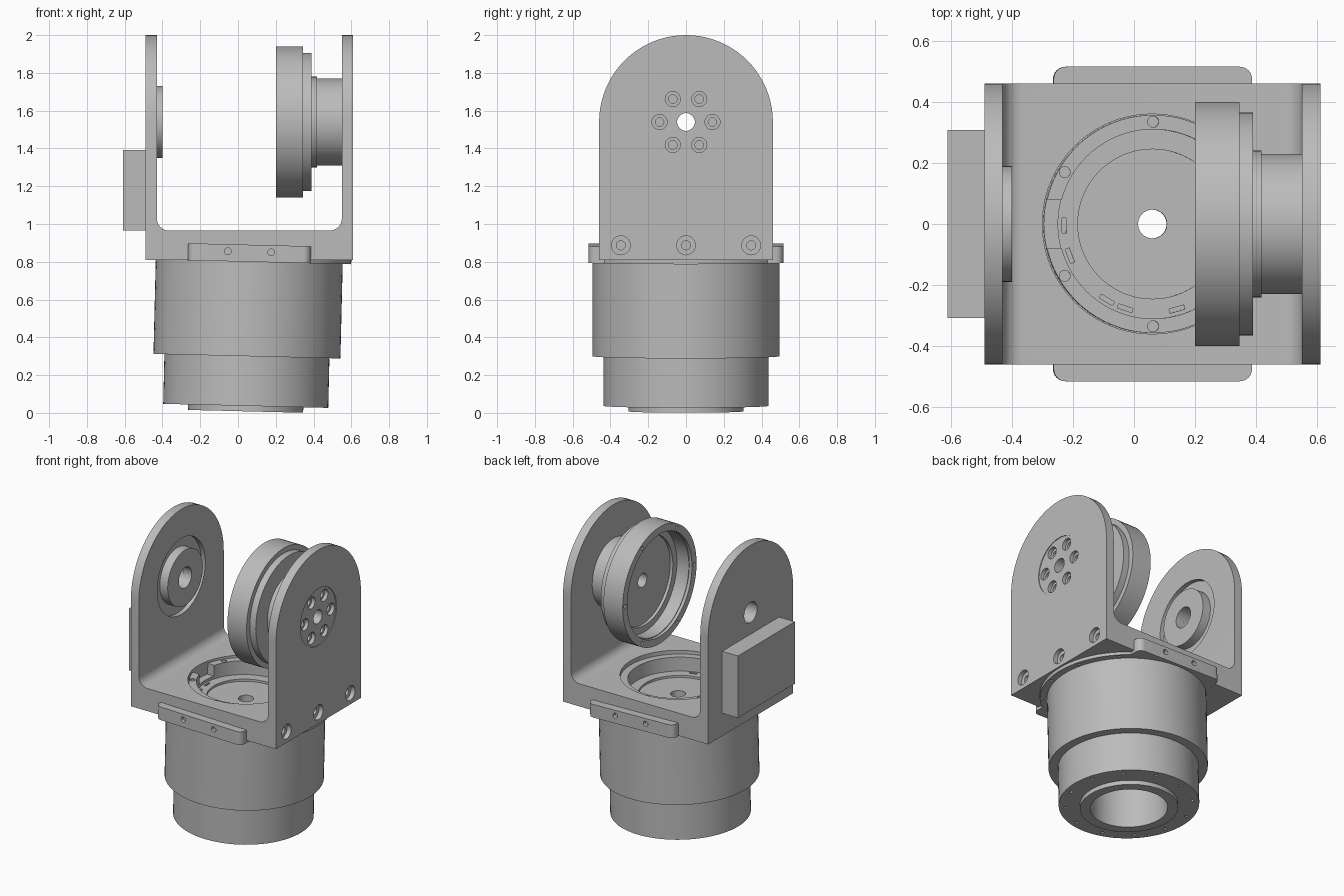
import bpy, bmesh
from math import pi, sin, cos, radians
from mathutils import Matrix, Vector

if "Cube" in bpy.data.objects:
    bpy.data.objects.remove(bpy.data.objects["Cube"], do_unlink=True)

CX = 0.06          # shared centre of the bracket and housing
JZ = 1.54          # height of the swing axis
ALONG_X = Matrix.Rotation(pi / 2, 4, 'Y')
TILT = (Matrix.Translation((CX, 0, 0.82)) @ Matrix.Rotation(radians(1.4), 4, 'Y')
        @ Matrix.Translation((0, 0, -0.82)))

metal = bpy.data.materials.new("plain grey metal")
metal.use_nodes = True
GREY = (0.5, 0.5, 0.5, 1)
metal.diffuse_color = GREY
metal.node_tree.nodes["Principled BSDF"].inputs["Base Color"].default_value = GREY


def make(name, bm, matrix=Matrix()):
    bmesh.ops.recalc_face_normals(bm, faces=bm.faces)
    me = bpy.data.meshes.new(name)
    bm.to_mesh(me)
    bm.free()
    me.materials.append(metal)
    ob = bpy.data.objects.new(name, me)
    bpy.context.collection.objects.link(ob)
    ob.matrix_world = matrix
    return ob


def activate(ob):
    bpy.ops.object.select_all(action='DESELECT')
    ob.select_set(True)
    bpy.context.view_layer.objects.active = ob


def smooth(ob):
    activate(ob)
    bpy.ops.object.shade_smooth_by_angle(angle=radians(30))


def cut(ob, bm):
    """Subtract a mesh, given in the frame of the object, then discard it."""
    cutter = make("cutter", bm, ob.matrix_world.copy())
    cutter.hide_render = True
    mod = ob.modifiers.new("cut", 'BOOLEAN')
    mod.operation, mod.solver, mod.use_self = 'DIFFERENCE', 'EXACT', True
    mod.object = cutter
    bpy.context.view_layer.update()
    activate(ob)
    bpy.ops.object.modifier_apply(modifier=mod.name)
    bpy.data.objects.remove(cutter, do_unlink=True)


def prism(points, offset):
    """Extrude a closed outline of 3D points."""
    bm = bmesh.new()
    face = bm.faces.new([bm.verts.new(p) for p in points])
    ext = bmesh.ops.extrude_face_region(bm, geom=[face])
    verts = [g for g in ext["geom"] if isinstance(g, bmesh.types.BMVert)]
    bmesh.ops.translate(bm, verts=verts, vec=offset)
    return bm


def lathe(name, profile, matrix, steps=80):
    """Revolve a closed (radius, height) profile about local z."""
    bm = bmesh.new()
    vs = [bm.verts.new((r, 0, z)) for r, z in profile]
    es = [bm.edges.new((a, b)) for a, b in zip(vs, vs[1:] + vs[:1])]
    bmesh.ops.spin(bm, geom=vs + es, cent=(0, 0, 0), axis=(0, 0, 1),
                   angle=2 * pi, steps=steps)
    bmesh.ops.remove_doubles(bm, verts=bm.verts, dist=1e-4)
    return make(name, bm, matrix)


def cyl(bm, centre, radius, depth, rot=Matrix(), segs=24):
    bmesh.ops.create_cone(bm, cap_ends=True, segments=segs, radius1=radius, radius2=radius,
                          depth=depth, matrix=Matrix.Translation(centre) @ rot)


def box(bm, centre, size, turn=0):
    m = Matrix.Translation(centre) @ Matrix.Rotation(turn, 4, 'Z') @ Matrix.Diagonal((*size, 1))
    bmesh.ops.create_cube(bm, size=1, matrix=m)


def ring(count, radius, start=0):
    for i in range(count):
        a = start + 2 * pi * i / count
        yield radius * cos(a), radius * sin(a)


# U bracket: arched block with the inside channel removed
arch = [(-0.49, -0.46, 0.81), (-0.49, 0.46, 0.81)]
arch += [(-0.49, 0.46 * cos(pi * i / 40), JZ + 0.46 * sin(pi * i / 40)) for i in range(41)]
bracket = make("bracket", prism(arch, Vector((1.10, 0, 0))))

F = 0.065
channel = [(0.55, -1, 2.2), (-0.43, -1, 2.2)]
for cx, a0 in ((-0.43 + F, pi), (0.55 - F, 1.5 * pi)):
    for i in range(9):
        a = a0 + i * pi / 16
        channel.append((cx + F * cos(a), -1, 0.965 + F + F * sin(a)))
cut(bracket, prism(channel, Vector((0, 2, 0))))

bm = bmesh.new()
cyl(bm, (CX, 0, 0.9), 0.36, 0.5, segs=80)                       # floor opening
cyl(bm, (-0.435, 0, JZ), 0.26, 0.05, ALONG_X, 64)               # bearing recess
cyl(bm, (-0.47, 0, JZ), 0.07, 0.2, ALONG_X, 32)                 # bearing bore
cyl(bm, (0.62, 0, JZ), 0.195, 0.03, ALONG_X, 64)                # hub recess
cyl(bm, (0.58, 0, JZ), 0.047, 0.2, ALONG_X, 32)                 # hub bore
for y, z in ring(6, 0.14):
    cyl(bm, (0.62, y, JZ + z), 0.04, 0.08, ALONG_X)
    cyl(bm, (0.60, y, JZ + z), 0.023, 0.07, ALONG_X, 12)
for y in (-0.345, 0, 0.345):                                    # side bolts
    cyl(bm, (0.62, y, 0.887), 0.05, 0.08, ALONG_X)
    cyl(bm, (0.52, y, 0.887), 0.024, 0.3, ALONG_X, 16)
cut(bracket, bm)
smooth(bracket)

# Bearing boss on the right wall
boss = lathe("bearing_boss", [(0.07, 0), (0.19, 0), (0.19, 0.065), (0.07, 0.065)],
             Matrix.Translation((-0.465, 0, JZ)) @ ALONG_X)
smooth(boss)

# Electronics box outside the right wall
bm = bmesh.new()
box(bm, (-0.55, 0, 1.178), (0.12, 0.615, 0.425))
make("side_box", bm)

# Swing drum: stepped cup opening inward
drum = lathe("swing_drum", [
    (0.35, 0.20), (0.40, 0.20), (0.40, 0.345), (0.365, 0.345), (0.365, 0.39),
    (0.24, 0.39), (0.24, 0.417), (0.23, 0.417), (0.23, 0.56), (0.047, 0.56),
    (0.047, 0.33), (0.30, 0.33), (0.30, 0.31), (0.345, 0.31), (0.345, 0.22), (0.35, 0.22)],
    Matrix.Translation((0, 0, JZ)) @ ALONG_X)
bm = bmesh.new()
for x, y in ring(6, 0.375, pi / 6):
    cyl(bm, (x, y, 0.20), 0.012, 0.03, segs=12)
cut(drum, bm)
smooth(drum)

# Lower housing: stepped body, mounting flange and inner ring
housing = lathe("lower_housing", [
    (0.24, 0.008), (0.305, 0.008), (0.305, 0.037), (0.437, 0.037), (0.437, 0.30),
    (0.495, 0.30), (0.495, 0.80), (0.54, 0.80), (0.54, 0.825), (0.357, 0.825),
    (0.357, 0.945), (0.31, 0.945), (0.31, 0.85), (0.245, 0.85), (0.245, 0.835),
    (0.047, 0.835), (0.047, 0.79), (0.24, 0.79)], TILT)
bm = bmesh.new()
for s in (-1, 1):
    box(bm, (0, s * 0.565, 0.81), (1, 0.1, 0.1))                # flange flats
    cyl(bm, (0, s * 0.335, 0.945), 0.018, 0.05, segs=16)        # ring screws
    cyl(bm, (-0.29, s * 0.17, 0.945), 0.018, 0.02, segs=16)
for x, y in ring(12, 0.518, pi / 12):
    cyl(bm, (x, y, 0.80), 0.010, 0.03, segs=10)
for x, y in ring(12, 0.395, pi / 12):
    cyl(bm, (x, y, 0.037), 0.012, 0.03, segs=10)
box(bm, (-0.325, 0, 0.93), (0.08, 0.16, 0.12))                  # cable notch
for deg in (181, 201, 239, 252, 286):                           # floor slots
    a = radians(deg)
    box(bm, (0.29 * cos(a), 0.29 * sin(a), 0.85), (0.014, 0.05, 0.02), a)
cut(housing, bm)
smooth(housing)

# Front and back mounting tabs with two screws each
for s, name in ((-1, "front_tab"), (1, "back_tab")):
    bm = bmesh.new()
    box(bm, (0, s * 0.4725, 0.845), (0.65, 0.085, 0.09))
    corners = [e for e in bm.edges if all(v.co.y * s > 0.5 for v in e.verts)
               and abs(e.verts[0].co.z - e.verts[1].co.z) > 0.01]
    bmesh.ops.bevel(bm, geom=corners, offset=0.04, segments=6, profile=0.5, affect='EDGES')
    tab = make(name, bm, TILT)
    bm = bmesh.new()
    for x in (-0.115, 0.115):
        cyl(bm, (x, s * 0.51, 0.853), 0.018, 0.04, Matrix.Rotation(pi / 2, 4, 'X'), 16)
    cut(tab, bm)
    smooth(tab)
